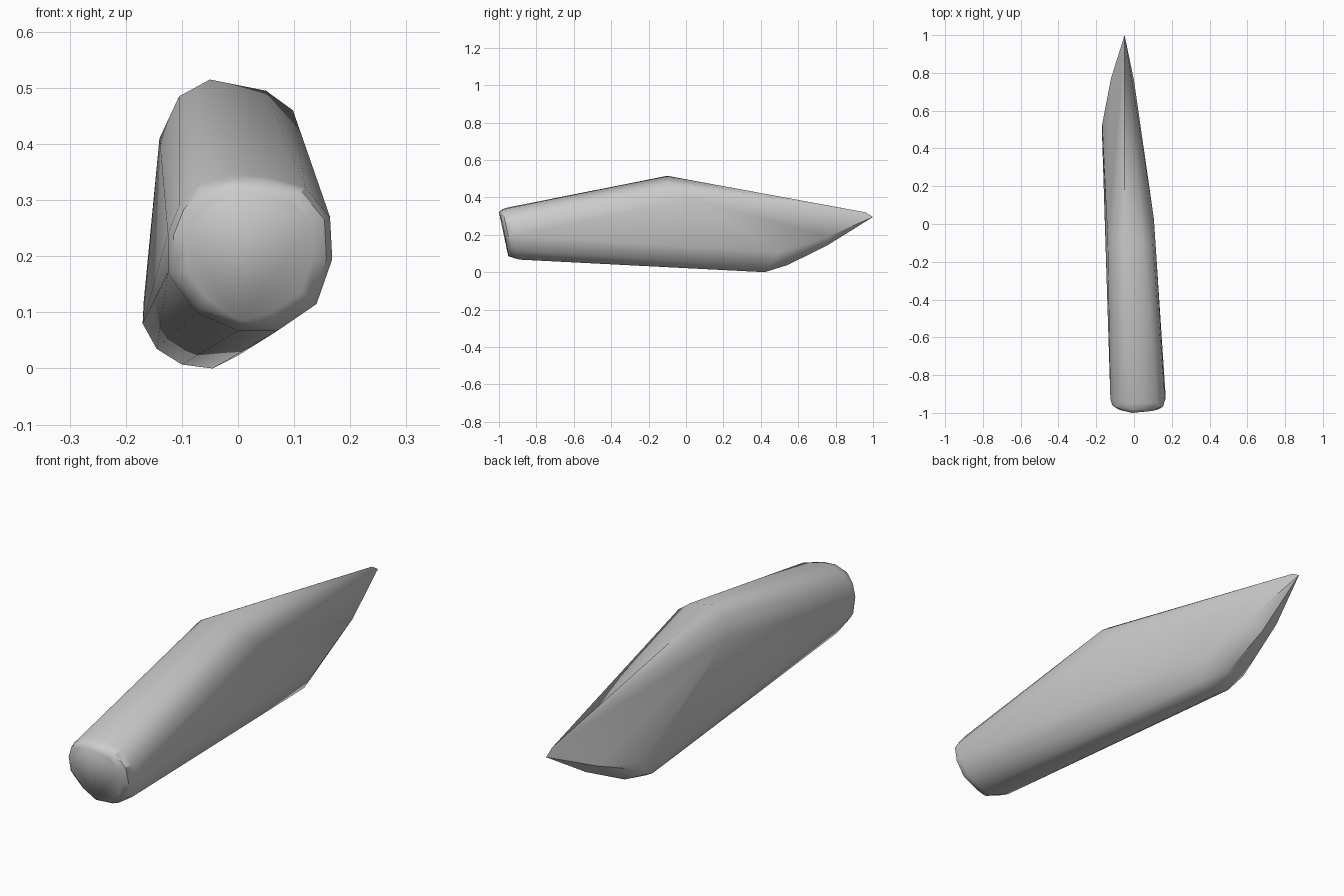
import bpy, bmesh

# Rounded front end: rim outline (x, z) on a leaning plane
rim = [(-0.125, 0.24), (-0.125, 0.17), (-0.075, 0.1), (0, 0.067), (0.07, 0.067),
       (0.14, 0.115), (0.168, 0.195), (0.164, 0.27), (0.12, 0.323), (0.05, 0.342),
       (-0.01, 0.346), (-0.07, 0.328), (-0.105, 0.29)]


def lean(z):
    return -0.89 - 0.22 * (z - 0.07)


points = []
for x, z in rim:
    points.append((x, lean(z), z))
    # two inset rings round the cap over
    for s, push in ((0.93, 0.033), (0.77, 0.05)):
        zi = 0.205 + (z - 0.205) * s
        points.append((0.02 + (x - 0.02) * s, lean(zi) - push, zi))
points += [(-0.01, -1, 0.32), (0.1, -0.985, 0.31), (0.005, -0.95, 0.085)]

# Raised shoulder across the top
points += [(-0.05, -0.1, 0.515), (0.05, -0.1, 0.495), (0.098, -0.09, 0.46),
           (0.105, 0.03, 0.39), (-0.105, -0.1, 0.485), (-0.14, -0.06, 0.41)]

# Heel underneath, towards the back
points += [(-0.045, 0.42, 0.0), (-0.1, 0.41, 0.007), (-0.145, 0.43, 0.035),
           (-0.17, 0.5, 0.08), (-0.168, 0.53, 0.12), (0.0, 0.44, 0.023),
           (0.03, 0.5, 0.105), (-0.05, 0.54, 0.037), (-0.1, 0.55, 0.043)]

# Pointed tail
points += [(-0.122, 0.77, 0.19), (-0.06, 0.75, 0.14), (0.0, 0.76, 0.19),
           (-0.05, 0.96, 0.32), (-0.05, 1.0, 0.295)]

# Stretch one taut skin over the points
bm = bmesh.new()
for p in points:
    bm.verts.new(p)
result = bmesh.ops.convex_hull(bm, input=bm.verts[:])
loose = [v for v in bm.verts if not v.link_faces]
bmesh.ops.delete(bm, geom=loose, context='VERTS')
bmesh.ops.recalc_face_normals(bm, faces=bm.faces[:])
mesh = bpy.data.meshes.new("tapered_body")
bm.to_mesh(mesh)
bm.free()

body = bpy.data.objects.new("tapered_body", mesh)
bpy.context.collection.objects.link(body)
bpy.context.view_layer.objects.active = body
body.select_set(True)
bpy.ops.object.shade_smooth_by_angle(angle=0.6)
